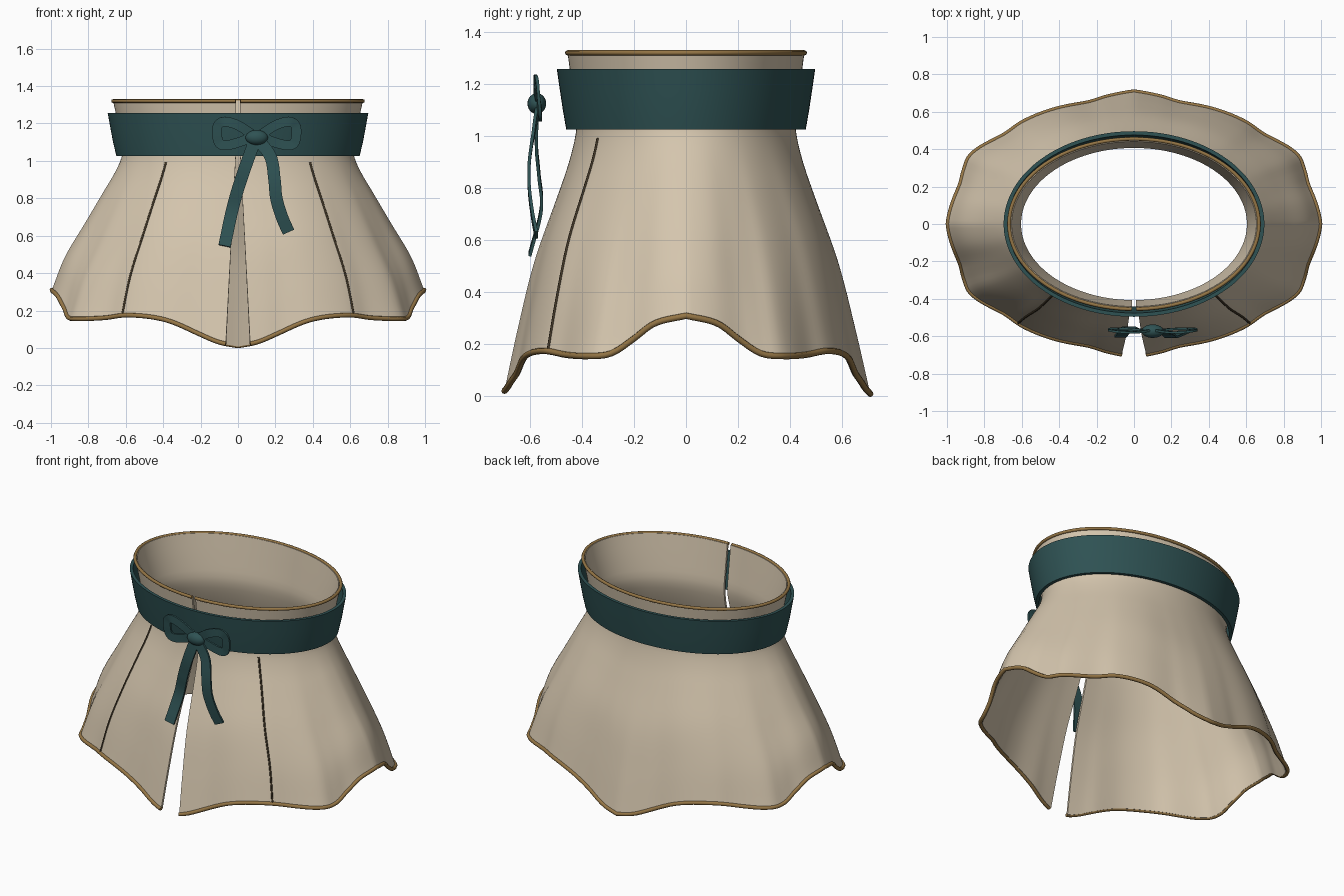
import bpy, math
from mathutils import Vector

if "Cube" in bpy.data.objects:
    bpy.data.objects.remove(bpy.data.objects["Cube"])


def material(name, rgb):
    m = bpy.data.materials.new(name)
    m.diffuse_color = (*rgb, 1)
    m.use_nodes = True
    m.node_tree.nodes["Principled BSDF"].inputs["Base Color"].default_value = m.diffuse_color
    return m


CREAM = material("cream cloth", (0.66, 0.56, 0.42))
TEAL = material("teal cloth", (0.028, 0.085, 0.088))
GOLD = material("gold trim", (0.30, 0.18, 0.06))
DARK = material("seam thread", (0.05, 0.035, 0.018))


def interp(table, x):
    """Smooth (Hermite) lookup in a small (x, value) table."""
    n = len(table)
    slope = []
    for i in range(n):
        a, b = table[max(i - 1, 0)], table[min(i + 1, n - 1)]
        slope.append((b[1] - a[1]) / (b[0] - a[0]))
    x = min(max(x, table[0][0]), table[-1][0])
    i = 0
    while i < n - 2 and x > table[i + 1][0]:
        i += 1
    (x0, y0), (x1, y1) = table[i], table[i + 1]
    h = x1 - x0
    u = (x - x0) / h
    return ((2*u**3 - 3*u*u + 1) * y0 + (u**3 - 2*u*u + u) * h * slope[i]
            + (3*u*u - 2*u**3) * y1 + (u**3 - u*u) * h * slope[i + 1])


def spline(pts, n=32, closed=False):
    """Smooth path through a few points."""
    tab = [[(i, p[k]) for i, p in enumerate(pts)] for k in range(3)]
    return [Vector([interp(t, (len(pts) - 1) * j / n) for t in tab]) for j in range(n + 1)]


def mesh_object(name, verts, faces, mat, thickness=0, offset=-1, angle=40):
    me = bpy.data.meshes.new(name)
    me.from_pydata([tuple(v) for v in verts], [], faces)
    ob = bpy.data.objects.new(name, me)
    bpy.context.collection.objects.link(ob)
    me.materials.append(mat)
    if thickness:
        s = ob.modifiers.new("thickness", 'SOLIDIFY')
        s.thickness, s.offset = thickness, offset
    bpy.ops.object.select_all(action='DESELECT')
    ob.select_set(True)
    bpy.context.view_layer.objects.active = ob
    if thickness:
        bpy.ops.object.modifier_apply(modifier="thickness")
    bpy.ops.object.shade_smooth_by_angle(angle=math.radians(angle))
    return ob


def grid_faces(rows, cols, wrap=False):
    return [(r*cols + c, r*cols + (c + 1) % cols, (r + 1)*cols + (c + 1) % cols, (r + 1)*cols + c)
            for r in range(rows - 1) for c in range(cols if wrap else cols - 1)]


def tube(name, pts, radius, mat):
    cu = bpy.data.curves.new(name, 'CURVE')
    cu.dimensions = '3D'
    cu.bevel_depth, cu.bevel_resolution, cu.use_fill_caps = radius, 2, True
    sp = cu.splines.new('POLY')
    sp.points.add(len(pts) - 1)
    for p, co in zip(sp.points, pts):
        p.co = (*co, 1)
    cu.materials.append(mat)
    ob = bpy.data.objects.new(name, cu)
    bpy.context.collection.objects.link(ob)


# Skirt shape: hem height and fold factor by angle from the side (0) to front/back (90)
HEM = [(0, .31), (10, .28), (17, .22), (24, .165), (31, .155), (42, .16),
       (53, .175), (66, .15), (78, .07), (84, .03), (90, .01)]
FOLD = [(0, 1), (17, .98), (24, 1), (31, 1.02), (44, .97), (52, .975),
        (64, .965), (75, .95), (81, .97), (90, 1)]
RX = [(-1, .668), (-.5, .635), (-.1, .617), (0, .622), (.12, .66), (.25, .715), (.5, .82), (.75, .925), (1, .995)]
RY = [(-1, .455), (-.5, .435), (-.1, .42), (0, .422), (.12, .45), (.25, .495), (.5, .585), (.75, .65), (1, .708)]
NECK = 1.02


def skirt_point(u, s):
    """u runs 0..1 around from the front opening; s = -1 top, 0 neck, 1 hem."""
    rx, ry = interp(RX, s), interp(RY, s)
    k = max(s, 0)
    gap = math.asin((.012 + .054 * k) / rx)
    t = -math.pi/2 + gap + u * (2*math.pi - 2*gap)
    deg = math.degrees(math.asin(min(1, abs(math.sin(t)))))
    f = 1 + (interp(FOLD, deg) - 1) * k**1.3
    z = NECK - s * .3 if s < 0 else NECK + (interp(HEM, deg) - NECK) * s
    return Vector((rx * f * math.cos(t), ry * f * math.sin(t), z))


COLS = 193
us = [i / (COLS - 1) for i in range(COLS)]
levels = [-1 + i / 8 for i in range(8)] + [i / 24 for i in range(25)]
faces = [f[::-1] for f in grid_faces(len(levels), COLS)]
mesh_object("skirt", [skirt_point(u, s) for s in levels for u in us], faces, CREAM, .014)

# Gold edging on the top rim and hem
tube("top_trim", [skirt_point(u, -1) for u in us], .010, GOLD)
tube("hem_trim", [skirt_point(u, 1) for u in us], .012, GOLD)

# Two front seams
for side, u in (("right", .102), ("left", .898)):
    tube(side + "_seam", [skirt_point(u, i / 30) for i in range(1, 31)], .006, DARK)

# Closed waist sash, flaring upward
N = 128
ring = [(.65, .46, 1.025), (.668, .473, 1.10), (.683, .485, 1.18), (.697, .496, 1.257),
        (.677, .476, 1.257), (.63, .44, 1.025)]
sash = [(rx * math.cos(2*math.pi*i/N), ry * math.sin(2*math.pi*i/N), z)
        for rx, ry, z in ring + ring[:1] for i in range(N)]
mesh_object("waist_sash", sash, grid_faces(len(ring) + 1, N, True), TEAL)


def ribbon(name, pts, width, n=32):
    """Flat strip facing the front, following a path."""
    path = spline(pts, n)
    verts = []
    for i, p in enumerate(path):
        d = path[min(i + 1, n)] - path[max(i - 1, 0)]
        side = Vector((-d.z, 0, d.x)).normalized() * width / 2
        verts += [p - side, p + side]
    mesh_object(name, verts, grid_faces(n + 1, 2), TEAL, .012, 0)


# Bow: mirrored loops, two tails and a knot
BX = .10
loop = [(.03, -.57, 1.145), (.10, -.58, 1.19), (.17, -.578, 1.21), (.207, -.57, 1.19),
        (.212, -.565, 1.14), (.20, -.56, 1.095), (.165, -.56, 1.083), (.10, -.562, 1.098), (.03, -.57, 1.125)]
for side, m in (("right", 1), ("left", -1)):
    ribbon(side + "_bow_loop", [(BX + m*x, y, z) for x, y, z in loop], .052, 48)
ribbon("left_bow_tail", [(.09, -.57, 1.11), (.04, -.575, .97), (.0, -.565, .85),
                         (-.035, -.556, .72), (-.072, -.60, .545)], .066)
ribbon("right_bow_tail", [(.11, -.57, 1.11), (.175, -.585, 1.02), (.195, -.602, .90),
                          (.205, -.602, .80), (.235, -.59, .70), (.27, -.575, .62)], .066)
bpy.ops.mesh.primitive_uv_sphere_add(segments=24, ring_count=12, location=(BX, -.573, 1.125))
knot = bpy.context.object
knot.name = "bow_knot"
knot.scale = (.06, .036, .04)
knot.data.materials.append(TEAL)
bpy.ops.object.shade_smooth()
